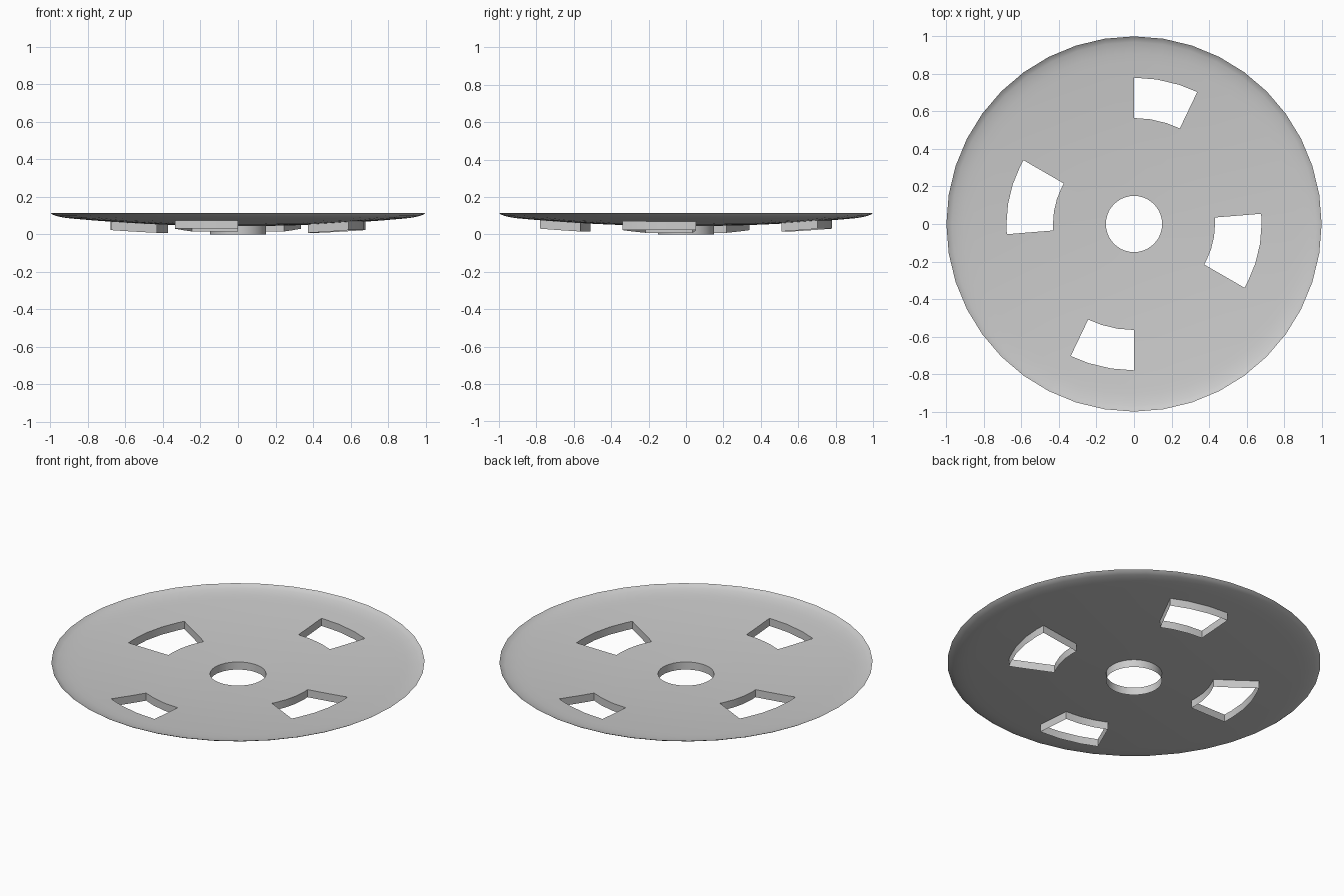
import bpy, bmesh, math

if "Cube" in bpy.data.objects:
    bpy.data.objects.remove(bpy.data.objects["Cube"])

SIDES = 40
STEP = 360 / SIDES
DEPTH = 0.045                      # height of the walls around the openings
# slots: inner radius, outer radius, start angle, end angle (degrees)
SLOTS = [(0.565, 0.78, 64.4, 90), (0.432, 0.68, -30, 4.6)]
SLOTS += [(a, b, s + 180, e + 180) for a, b, s, e in SLOTS]

# dish profile: shallow bowl, with an upturned rim
LIP = {0.94: 0.002, 0.97: 0.006, 0.988: 0.011, 1.0: 0.019}
RADII = [0.15, 0.3, 0.432, 0.5, 0.565, 0.62, 0.68, 0.78, 0.86, 0.91] + list(LIP)


def height(r):
    return 0.044 + 0.052 * r * r + LIP.get(r, 0)


def point(r, deg):
    # outer rings keep straight sides between the main spokes
    k = r
    if r > 0.8:
        half = math.radians(STEP / 2)
        k *= math.cos(half) / math.cos(math.radians(deg % STEP) - half)
    a = math.radians(deg)
    return (k * math.cos(a), k * math.sin(a), height(r))


def in_slot(r, deg):
    return any(a < r < b and (deg - s) % 360 < e - s for a, b, s, e in SLOTS)


# spokes: regular ones plus the slot ends
angles = {round(i * STEP, 3) for i in range(SIDES)}
angles |= {round(d % 360, 3) for s in SLOTS for d in s[2:]}
angles = sorted(angles)
n = len(angles)

# dish sheet with the slots left open
bm = bmesh.new()
rings = [[bm.verts.new(point(r, d)) for d in angles] for r in RADII]
for i in range(len(RADII) - 1):
    for j in range(n):
        k = (j + 1) % n
        mid = angles[j] + ((angles[k] - angles[j]) % 360) / 2
        if not in_slot((RADII[i] + RADII[i + 1]) / 2, mid):
            bm.faces.new((rings[i][j], rings[i + 1][j], rings[i + 1][k], rings[i][k]))
bmesh.ops.delete(bm, geom=[v for v in bm.verts if not v.link_faces], context='VERTS')

# walls hanging down from the centre hole and slots
edges = [e for e in bm.edges if e.is_boundary
         and all(v.co.xy.length < 0.9 for v in e.verts)]
ext = bmesh.ops.extrude_edge_only(bm, edges=edges)
bmesh.ops.translate(bm, vec=(0, 0, -DEPTH),
                    verts=[g for g in ext['geom'] if isinstance(g, bmesh.types.BMVert)])

mesh = bpy.data.meshes.new("slotted_dish")
bm.to_mesh(mesh)
bm.free()
dish = bpy.data.objects.new("slotted_dish", mesh)
bpy.context.collection.objects.link(dish)
low = min(v.co.z for v in mesh.vertices)
for v in mesh.vertices:
    v.co.z -= low
bpy.context.view_layer.objects.active = dish
dish.select_set(True)
bpy.ops.object.shade_smooth_by_angle(angle=math.radians(40))
